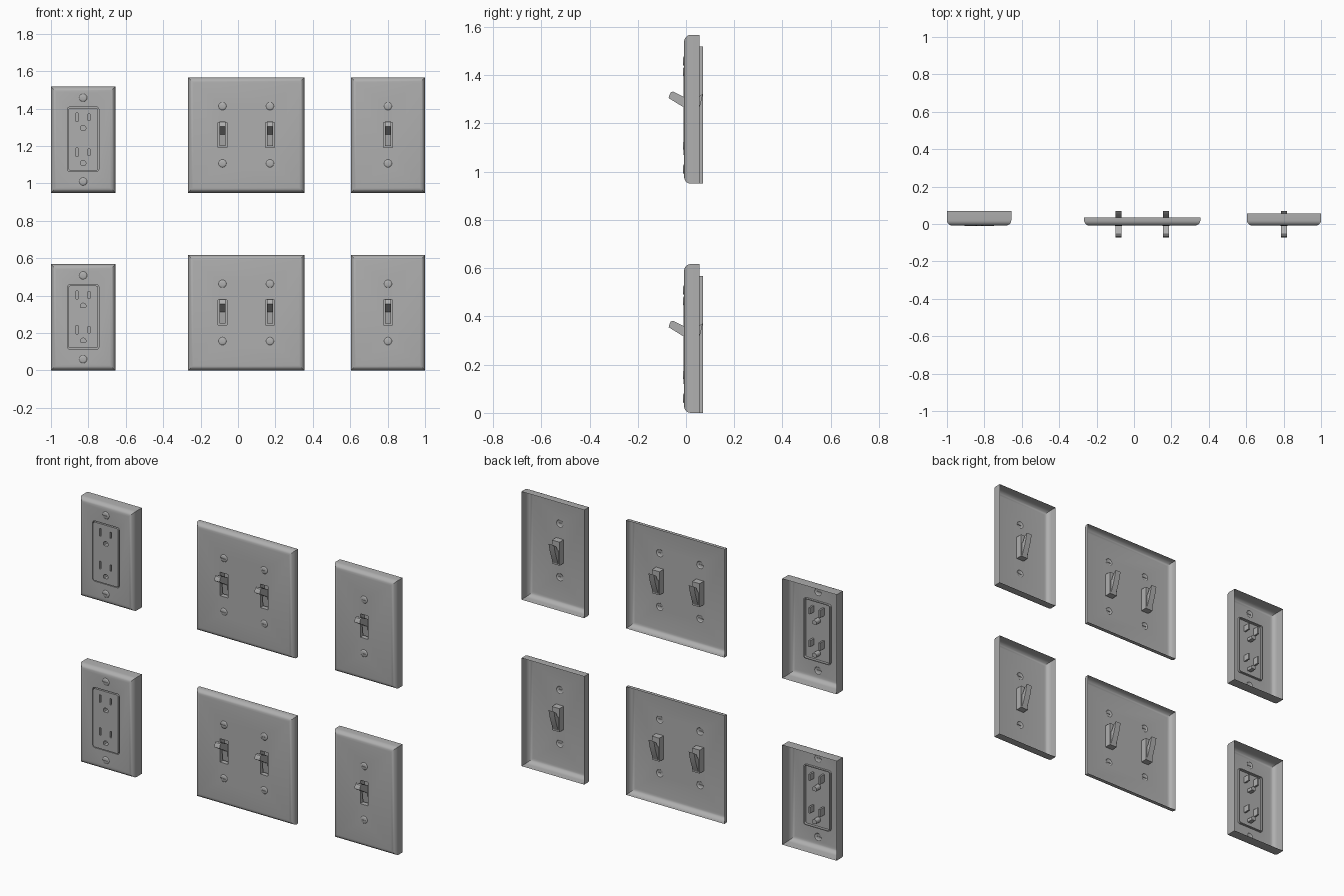
import bpy, bmesh
from math import sin, cos, pi, radians
from mathutils import Vector

if "Cube" in bpy.data.objects:
    bpy.data.objects.remove(bpy.data.objects["Cube"])

FRONT = -0.008          # y of the plate faces
ROWS = (0.0, 0.95)      # base height of the two rows

# mid-grey plastic
grey = bpy.data.materials.new("grey_plastic")
grey.diffuse_color = (0.43, 0.43, 0.43, 1)
grey.use_nodes = True
grey.node_tree.nodes["Principled BSDF"].inputs["Base Color"].default_value = grey.diffuse_color


def rect(cx, cz, hx, hz):
    return [(cx - hx, cz - hz), (cx + hx, cz - hz), (cx + hx, cz + hz), (cx - hx, cz + hz)]


def round_rect(cx, cz, hx, hz, r, n=4):
    pts = []
    for k, (sx, sz) in enumerate(((1, 1), (-1, 1), (-1, -1), (1, -1))):
        for i in range(n + 1):
            a = (k + i / n) * pi / 2
            pts.append((cx + sx * (hx - r) + r * cos(a), cz + sz * (hz - r) + r * sin(a)))
    return pts


def circle(cx, cz, r, n=16):
    return [(cx + r * cos(2 * pi * i / n), cz + r * sin(2 * pi * i / n)) for i in range(n)]


def ground_hole(cx, cz, r):
    angles = [radians(-40 + 260 * i / 10) for i in range(11)]
    return [(cx + r * cos(a), cz + r * sin(a)) for a in angles]


def ring(bm, pts, y):
    return [bm.verts.new((x, y, z)) for x, z in pts]


def bridge(bm, a, b):
    for i in range(len(a)):
        j = (i + 1) % len(a)
        bm.faces.new((a[i], a[j], b[j], b[i]))


def fill(bm, *rings):
    edges = []
    for r in rings:
        for i in range(len(r)):
            pair = (r[i], r[(i + 1) % len(r)])
            edges.append(bm.edges.get(pair) or bm.edges.new(pair))
    bmesh.ops.triangle_fill(bm, use_beauty=True, use_dissolve=False, edges=edges, normal=Vector((0, -1, 0)))


def finish(bm, name):
    # orient normals towards the front, then place a copy in each row
    bmesh.ops.recalc_face_normals(bm, faces=bm.faces)
    if max(bm.faces, key=lambda f: abs(f.normal.y) * f.calc_area()).normal.y > 0 and "lever" not in name:
        bmesh.ops.reverse_faces(bm, faces=bm.faces)
    me = bpy.data.meshes.new(name)
    bm.to_mesh(me)
    bm.free()
    me.materials.append(grey)
    for row, dz in zip(("lower", "upper"), ROWS):
        ob = bpy.data.objects.new(f"{name}_{row}", me)
        ob.location.z = dz
        bpy.context.collection.objects.link(ob)
        if dz == ROWS[0]:
            bpy.ops.object.select_all(action='DESELECT')
            ob.select_set(True)
            bpy.context.view_layer.objects.active = ob
            bpy.ops.object.shade_smooth_by_angle(angle=radians(32))


def plate(name, cx, w, h, back, holes):
    # thin open-backed shell with a rounded front edge
    bm = bmesh.new()
    r = 0.028
    profile = [(0, back)]
    for i in range(6):
        a = i / 5 * pi / 2
        profile.append((r * (1 - cos(a)), FRONT + r * (1 - sin(a))))
    rings = [ring(bm, rect(cx, h / 2, w / 2 - d, h / 2 - d), y) for d, y in profile]
    for a, b in zip(rings, rings[1:]):
        bridge(bm, a, b)
    fill(bm, rings[-1], *[ring(bm, p, FRONT) for p in holes])
    finish(bm, name)


def screw(name, cx, cz):
    # low domed head with a shallow slot
    bm = bmesh.new()
    rings = [ring(bm, circle(cx, cz, r), FRONT + y)
             for r, y in ((0.021, 0), (0.018, -0.0025), (0.0145, -0.004))]
    for a, b in zip(rings, rings[1:]):
        bridge(bm, a, b)
    slot = rect(cx, cz, 0.012, 0.002)
    top, floor = ring(bm, slot, FRONT - 0.004), ring(bm, slot, FRONT - 0.001)
    fill(bm, rings[-1], top)
    bridge(bm, top, floor)
    bm.faces.new(floor)
    finish(bm, name)


def toggle(name, cx):
    # well around the lever
    bm = bmesh.new()
    hole = rect(cx, 0.31, 0.024, 0.067)
    a, b = ring(bm, hole, FRONT), ring(bm, hole, 0.03)
    bridge(bm, a, b)
    bm.faces.new(b)
    finish(bm, name + "_well")
    # lever with a rear prong
    bm = bmesh.new()
    prof = [(-0.072, 0.355), (-0.069, 0.367), (-0.063, 0.379), (-0.054, 0.382), (0.0, 0.355),
            (0.034, 0.325), (0.05, 0.358), (0.07, 0.373), (0.06, 0.33), (0.045, 0.285),
            (0.03, 0.25), (0.006, 0.25), (-0.002, 0.312)]
    left = [bm.verts.new((cx - 0.017, y, z)) for y, z in prof]
    right = [bm.verts.new((cx + 0.017, y, z)) for y, z in prof]
    bridge(bm, left, right)
    bm.faces.new(left)
    bm.faces.new(right)
    finish(bm, name + "_lever")


# switch plates
for name, cx, w, back, toggles in (("double_switch", 0.044, 0.622, 0.034, (-0.083, 0.171)),
                                   ("single_switch", 0.802, 0.396, 0.056, (0.802,))):
    holes = []
    for i, tx in enumerate(toggles):
        holes.append(rect(tx, 0.31, 0.024, 0.067))
        toggle(f"{name}_toggle_{i}", tx)
        for j, sz in enumerate((0.157, 0.463)):
            holes.append(circle(tx, sz, 0.021))
            screw(f"{name}_screw_{i}_{j}", tx, sz)
    plate(name + "_plate", cx, w, 0.617, back, holes)

# outlet plate
ox, oz = -0.828, 0.286
outline = round_rect(ox, oz, 0.084, 0.172, 0.012)
plate("outlet_plate", ox, 0.344, 0.568, 0.07,
      [outline, circle(ox, 0.06, 0.021), circle(ox, 0.508, 0.021)])
for j, sz in enumerate((0.06, 0.508)):
    screw(f"outlet_screw_{j}", ox, sz)

# outlet face: groove around a panel with socket pockets
bm = bmesh.new()
inner = round_rect(ox, oz, 0.079, 0.167, 0.01)
rings = [ring(bm, outline, FRONT), ring(bm, outline, 0.004), ring(bm, inner, 0.004), ring(bm, inner, FRONT - 0.003)]
for a, b in zip(rings, rings[1:]):
    bridge(bm, a, b)
pockets = []
for base in (0.0, -0.187):
    pockets += [rect(ox - 0.033, base + 0.404, 0.005, 0.022), rect(ox + 0.032, base + 0.404, 0.005, 0.018),
                ground_hole(ox, base + 0.345, 0.015)]
tops = []
for p in pockets:
    top, floor = ring(bm, p, FRONT - 0.003), ring(bm, p, 0.026)
    bridge(bm, top, floor)
    bm.faces.new(floor)
    tops.append(top)
fill(bm, rings[-1], *tops)
finish(bm, "outlet_face")
